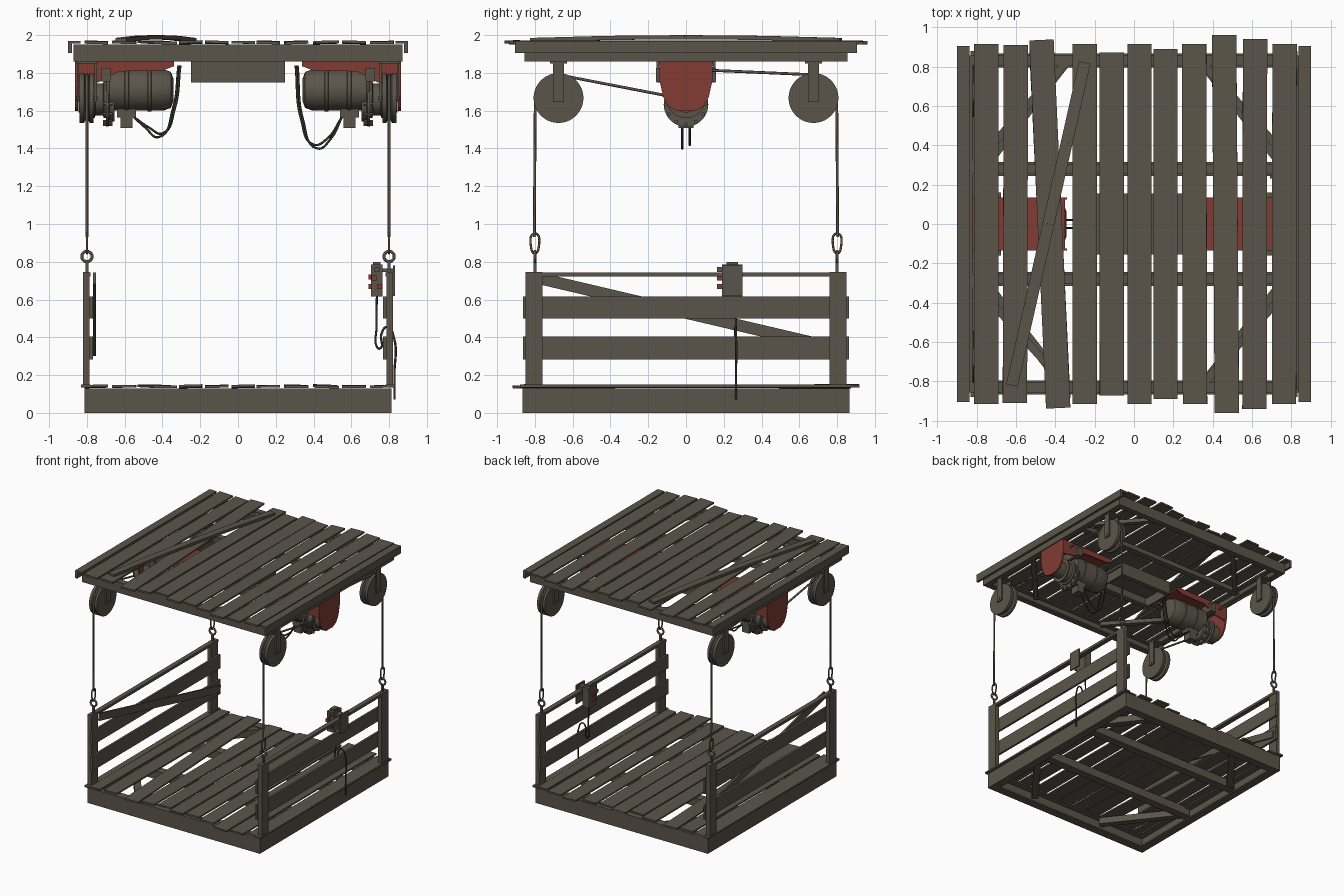
import bpy, bmesh, math, random
from mathutils import Vector

if "Cube" in bpy.data.objects:
    bpy.data.objects.remove(bpy.data.objects["Cube"])

random.seed(4)


def material(name, rgb):
    m = bpy.data.materials.new(name)
    m.diffuse_color = (*rgb, 1)
    m.use_nodes = True
    m.node_tree.nodes["Principled BSDF"].inputs["Base Color"].default_value = m.diffuse_color
    return m


WOOD = material("weathered_brown", (0.105, 0.091, 0.068))
RED = material("faded_red", (0.22, 0.045, 0.032))
DARK = material("dark_rubber", (0.035, 0.032, 0.027))


def finish(name, bm, mat, smooth=False):
    bmesh.ops.recalc_face_normals(bm, faces=bm.faces)
    me = bpy.data.meshes.new(name)
    bm.to_mesh(me)
    bm.free()
    me.materials.append(mat)
    ob = bpy.data.objects.new(name, me)
    bpy.context.collection.objects.link(ob)
    if smooth:
        bpy.ops.object.select_all(action='DESELECT')
        ob.select_set(True)
        bpy.context.view_layer.objects.active = ob
        bpy.ops.object.shade_smooth_by_angle(angle=math.radians(35))
    return ob


def sweep(name, profile, p, q, mat=WOOD, roll=0):
    """Extrude a (side, up) profile from p to q."""
    p, q = Vector(p), Vector(q)
    d = (q - p).normalized()
    s = d.cross(Vector((0, 0, 1))).normalized()
    u = s.cross(d)
    s, u = s * math.cos(roll) + u * math.sin(roll), u * math.cos(roll) - s * math.sin(roll)
    bm = bmesh.new()
    rings = [[bm.verts.new(e + s * a + u * b) for a, b in profile] for e in (p, q)]
    n = len(profile)
    for i in range(n):
        j = (i + 1) % n
        bm.faces.new((rings[0][i], rings[0][j], rings[1][j], rings[1][i]))
    for r in rings:
        bm.faces.new(r)
    return finish(name, bm, mat)


def bar(name, p, q, w, h, mat=WOOD, roll=0):
    w, h = w / 2, h / 2
    return sweep(name, [(-w, -h), (w, -h), (w, h), (-w, h)], p, q, mat, roll)


def box(name, c, size, mat=WOOD):
    x, y, z = c
    return bar(name, (x, y - size[1] / 2, z), (x, y + size[1] / 2, z), size[0], size[2], mat)


def channel(name, p, q, h, flange, t=0.012):
    """C section rising from p/q, web on the right of travel."""
    f = -flange
    return sweep(name, [(0, 0), (0, h), (f, h), (f, h - t), (-t, h - t), (-t, t), (f, t), (f, 0)], p, q)


def lathe(name, profile, y, z, sx, mat=WOOD, n=32):
    """Revolve (x, radius) points about an axis parallel to x."""
    bm = bmesh.new()
    rings = []
    for x, r in profile:
        rings.append([bm.verts.new((sx * x, y + r * math.cos(math.tau * k / n),
                                    z + r * math.sin(math.tau * k / n))) for k in range(n)])
    for a, b in zip(rings, rings[1:]):
        for k in range(n):
            bm.faces.new((a[k], a[k - 1], b[k - 1], b[k]))
    bm.faces.new(rings[0])
    bm.faces.new(rings[-1])
    return finish(name, bm, mat, True)


def tube(name, pts, r, mat=WOOD, kind='BEZIER', cyclic=False):
    cu = bpy.data.curves.new(name, 'CURVE')
    cu.dimensions = '3D'
    cu.bevel_depth, cu.bevel_resolution, cu.resolution_u = r, 2, 8
    cu.use_fill_caps = True
    sp = cu.splines.new(kind)
    points = sp.bezier_points if kind == 'BEZIER' else sp.points
    points.add(len(pts) - 1)
    for b, p in zip(points, pts):
        if kind == 'BEZIER':
            b.co = p
            b.handle_left_type = b.handle_right_type = 'AUTO'
        else:
            b.co = (*p, 1)
    sp.use_cyclic_u = cyclic
    cu.materials.append(mat)
    ob = bpy.data.objects.new(name, cu)
    bpy.context.collection.objects.link(ob)


def frame(name, x, y, z, h, flange, cross_h):
    """Rectangular channel frame with two cross beams and corner braces."""
    c = [(-x, -y, z), (x, -y, z), (x, y, z), (-x, y, z)]
    for i in range(4):
        channel(name + "_side_beam", c[i], c[(i + 1) % 4], h, flange)
    top = z + h - cross_h / 2
    for sy in (-1, 1):
        bar(name + "_cross_beam", (-x + .02, sy * .28, top), (x - .02, sy * .28, top), flange, cross_h)
        for sx in (-1, 1):
            bar(name + "_corner_brace", (sx * (x - .03), sy * .27, top),
                (sx * .34, sy * (y - .03), top), flange * .8, cross_h * .8)


# Plank layout: centre x at back, centre x at front, half length
PLANKS = [(-.75, -.75, .915), (-.6, -.605, .91), (-.47, -.385, .935), (-.25, -.25, .915),
          (-.113, -.112, .87), (.028, .028, .915), (.16, .16, .89), (.305, .31, .915),
          (.458, .472, .96), (.615, .612, .94), (.765, .762, .915)]

# Roof: frame, planks, edging, loose arched plank
frame("roof", .87, .855, 1.86, .09, .05, .04)
for xb, xf, L in PLANKS:
    dz = random.uniform(0, .007)
    bar("roof_plank", (xf, -L, 1.958 + dz), (xb, L, 1.965 - dz), .124, .014, roll=random.uniform(-.04, .04))
for sx in (-1, 1):
    sweep("roof_edging", [(sx * a, b) for a, b in
          ((.9, 1.905), (.9, 1.97), (.835, 1.97), (.835, 1.955), (.88, 1.955), (.88, 1.905))],
          (0, -.905, 0), (0, .905, 0))
arch = [(-.62 + .37 * t, -.82 + 1.64 * t, 1.974 + .06 * t * (1 - t)) for t in (0, .25, .5, .75, 1)]
for a, b in zip(arch, arch[1:]):
    bar("loose_roof_plank", a, b, .06, .022)

# Central mounting tray, open below
box("tray_top", (0, 0, 1.85), (.5, .3, .02))
for s in (-1, 1):
    channel("tray_wall", (-s * .25, -s * .155, 1.75), (s * .25, -s * .155, 1.75), .11, .04)
    box("tray_end", (s * .243, 0, 1.79), (.012, .29, .08))

# Floor frame and planks
frame("floor", .812, .865, 0, .13, .07, .07)
for xb, xf, L in PLANKS:
    k, dz = random.uniform(.935, .96), random.uniform(0, .007)
    bar("floor_plank", (xf, -L * k, .137 + dz), (xb, L * k, .144 - dz), .124, .013,
        roll=random.uniform(-.04, .04))

for sx in (-1, 1):
    # Side railing
    bar("top_rail", (sx * .8, -.85, .733), (sx * .8, .85, .733), .04, .022)
    for z, h in ((.343, .123), (.557, .116)):
        box("rail_slat", (sx * .776, 0, z), (.018, 1.725, h))
    box("rail_foot_strip", (sx * .805, 0, .142), (.05, 1.76, .014))
    for sy in (-1, 1):
        box("rail_post", (sx * .803, sy * .805, .44), (.036, .09, .61))
        # Eye bolt, thimble and pulley with its bracket
        X, Y = sx * .8, sy * .8
        box("eye_bolt", (X, Y, .77), (.016, .016, .07))
        tube("eye_ring", [(X + .027 * math.cos(a), Y, .828 + .027 * math.sin(a))
             for a in [k * math.pi / 4 for k in range(8)]], .008, cyclic=True)
        tube("rope_thimble", [(X, Y, .95), (X, Y - .02, .875), (X, Y, .845), (X, Y + .02, .875)],
             .006, cyclic=True)
        lathe("pulley", [(.765, .132), (.785, .132), (.793, .115), (.807, .115), (.815, .132), (.838, .132)],
              sy * .675, 1.667, sx, n=40)
        lathe("pulley_axle", [(.745, .011), (.858, .011)], sy * .675, 1.667, sx, n=12)
        for o in (.753, .847):
            box("pulley_strap", (sx * o, sy * .675, 1.755), (.011, .056, .22))
        box("pulley_plate", (X, sy * .675, 1.858), (.11, .09, .014))
        # Lifting rope: up, over the pulley, to the drum
        arc = [(X, sy * (.675 + .123 * math.cos(a)), 1.667 + .123 * math.sin(a))
               for a in [k * math.pi / 12 for k in range(7)]]
        end = (sx * .78, .1, 1.815) if sy > 0 else (sx * .78, -.08, 1.675)
        tube("lifting_rope", [(X, Y + sy * .003, .93)] + arc + [end], .0075, kind='POLY')

    # Red hoist housing
    box("hoist_top_plate", (sx * .6, 0, 1.853), (.5, .27, .014), RED)
    wedge = [(.858, 1.86), (.34, 1.86), (.34, 1.835), (.4, 1.812), (.63, 1.808), (.74, 1.75), (.858, 1.73)]
    for y in (-.135, .125):
        sweep("hoist_side_plate", [(sx * a, b) for a, b in wedge], (0, y, 0), (0, y + .01, 0), RED)
    half = [(.14, 1.86), (.14, 1.76), (.12, 1.67), (.09, 1.62), (.045, 1.597)]
    sweep("hoist_end_cover", half + [(-a, b) for a, b in reversed(half)],
          (sx * .848, 0, 0), (sx * .862, 0, 0), RED)
    box("hoist_lugs", (sx * .7, 0, 1.79), (.05, .32, .07))

    # Motor, drum and gear flange
    lathe("motor", [(.7, .095), (.68, .11), (.6, .11), (.597, .115), (.58, .115), (.577, .11), (.48, .11),
                    (.477, .115), (.46, .115), (.457, .11), (.39, .108), (.355, .095), (.342, .06)],
          0, 1.71, sx)
    lathe("rope_drum", [(.845, .07), (.77, .07), (.77, .1), (.76, .1), (.755, .085), (.715, .085), (.71, .1), (.7, .1)],
          0, 1.66, sx)
    lathe("gear_flange", [(.7, .118), (.685, .118), (.68, .095), (.655, .09)], 0, 1.633, sx)
    for k in range(7):
        a = math.pi * (1 + k / 6)
        lathe("flange_bolt", [(.715, .011), (.665, .011)], .105 * math.cos(a), 1.633 + .105 * math.sin(a), sx, n=6)
    box("switch_neck", (sx * .59, 0, 1.6), (.1, .08, .07))
    box("switch_box", (sx * .59, 0, 1.545), (.065, .08, .075))
    low = 1.40 if sx > 0 else 1.46
    for o, y in ((0, -.02), (.02, .02)):
        tube("motor_cable", [(sx * .55, y, 1.565), (sx * (.49 - o), y, low + .05), (sx * (.42 - o), y, low + o),
             (sx * (.345 - o / 2), y, low + .15), (sx * (.315 - o / 2), y, 1.84)], .006, DARK)

# Diagonal brace on the left railing
bar("rail_diagonal_brace", (-.76, -.78, .713), (-.76, .84, .332), .014, .062)

# Hand control with buttons and cord
box("control_body", (.735, .245, .7), (.06, .11, .17))
box("control_cap", (.735, .245, .792), (.04, .06, .016))
box("control_hook", (.79, .245, .755), (.07, .06, .02))
box("control_outer_plate", (.826, .245, .7), (.012, .11, .16))
for x, z, mat in ((.72, .715, RED), (.75, .67, RED), (.735, .76, WOOD)):
    box("control_button", (x, .18, z), (.026, .03, .026), mat)
for z in (.67, .72):
    box("control_side_button", (.7, .245, z), (.02, .03, .026), RED)
tube("control_cord", [(.735, .26, .62), (.733, .265, .45), (.735, .262, .35), (.75, .26, .34), (.76, .26, .42),
     (.79, .262, .455), (.825, .265, .4), (.828, .265, .2), (.828, .265, .07)], .006, DARK)
